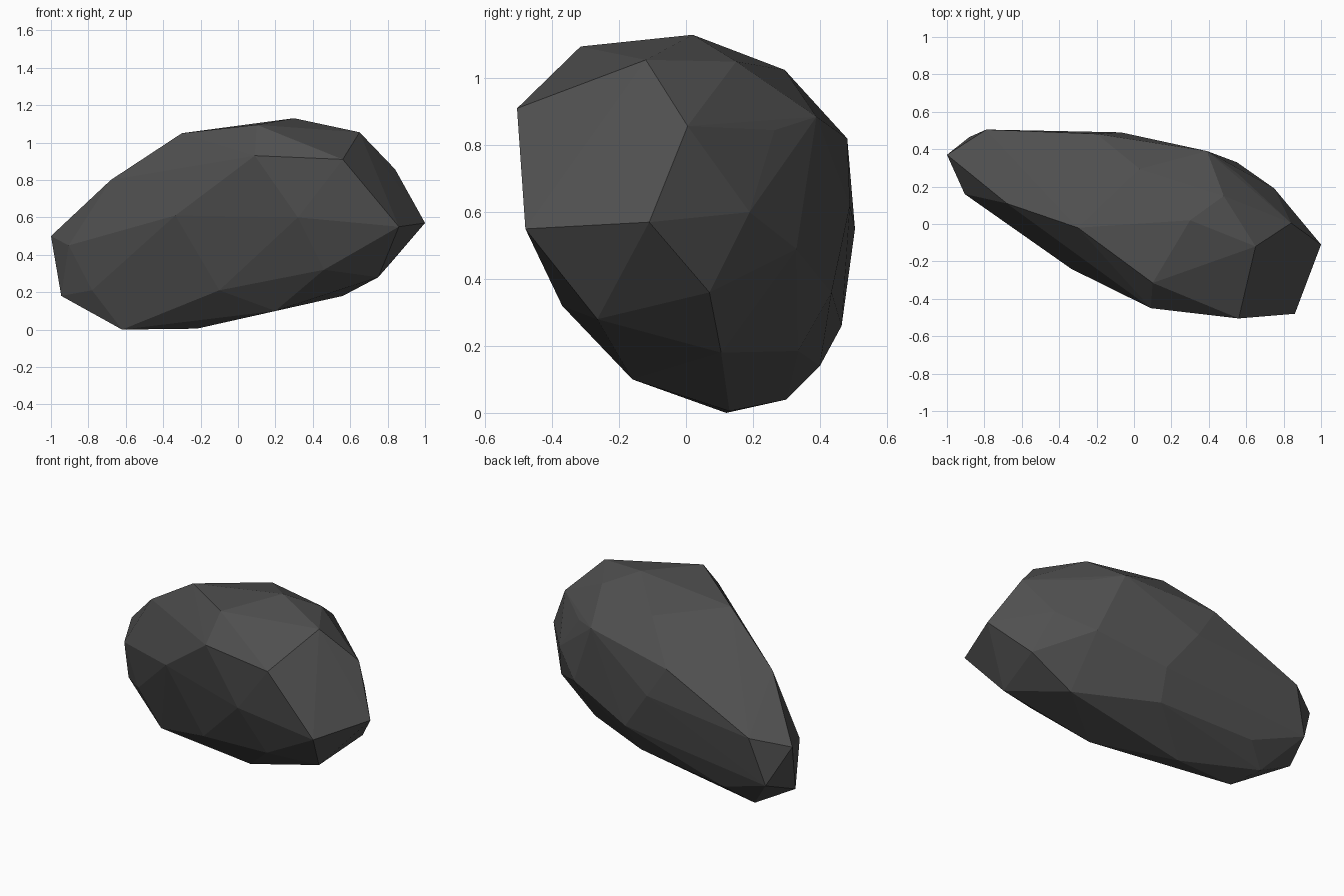
import bpy, bmesh

# Corner points of the faceted boulder, grouped by region
CORNERS = [
    # right end
    (1.0, -.11, .57), (.86, -.48, .55), (.84, .005, .857), (.75, .19, .60),
    (.82, .07, .36), (.75, -.265, .28), (.56, .105, .18),
    # crown
    (.65, -.12, 1.055), (.30, .02, 1.13), (.10, -.315, 1.095), (.48, .15, 1.05),
    (.03, .295, 1.025), (-.30, -.02, 1.05), (-.68, .11, .80),
    # front side
    (.56, -.505, .91), (.09, -.45, .93), (.32, -.46, .60), (-.335, -.24, .61),
    (-.10, -.20, .21), (.46, -.37, .32),
    # back side
    (.39, .39, .885), (.56, .265, .845), (-.20, .482, .82), (-.07, .49, .62),
    (.55, .33, .49), (.12, .435, .36), (.08, .335, .185), (-.305, .425, .345),
    # left end
    (-1.0, .37, .50), (-.79, .505, .55), (-.905, .16, .45), (-.78, .12, .21),
    (-.945, .26, .18), (-.88, .465, .26), (-.65, .45, .28),
    # underside
    (.20, -.16, .10), (-.22, .13, .005), (-.62, .12, 0), (-.69, .30, .04),
    (-.54, .40, .14),
]

# Boulder: convex skin stretched over the corners
bm = bmesh.new()
verts = [bm.verts.new(c) for c in CORNERS]
hull = bmesh.ops.convex_hull(bm, input=verts)
bmesh.ops.delete(bm, geom=[v for v in bm.verts if not v.link_faces], context='VERTS')
bmesh.ops.recalc_face_normals(bm, faces=bm.faces)
mesh = bpy.data.meshes.new("boulder")
bm.to_mesh(mesh)
bm.free()

# Dark stone colour
stone = bpy.data.materials.new("dark_grey_stone")
stone.diffuse_color = (.08, .08, .08, 1)
mesh.materials.append(stone)

boulder = bpy.data.objects.new("boulder", mesh)
bpy.context.collection.objects.link(boulder)
